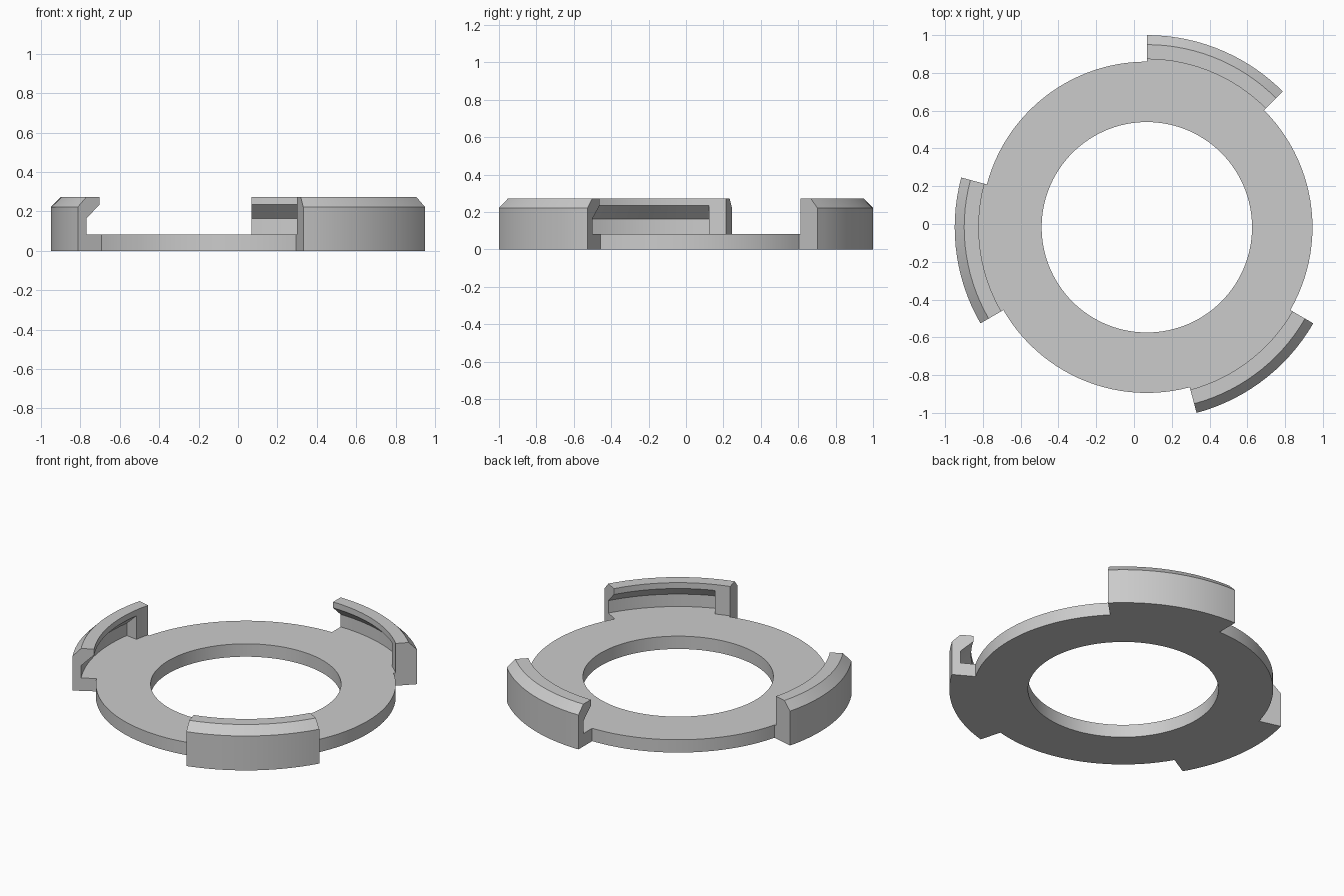
import bpy, bmesh
from math import sin, cos, radians
from mathutils import Vector

cube = bpy.data.objects.get("Cube")
if cube:
    bpy.data.objects.remove(cube)

CENTRE = Vector((0.068, -0.0173, 0))
STEP = 3                       # degrees per facet
HOLE, RIM, LIP, WALL, OUTER = 0.557, 0.877, 0.89, 0.967, 1.0173
BASE, SHOULDER, TOP = 0.083, 0.222, 0.273
SLOT_LOW, SLOT_HIGH = 0.163, 0.235
CLIP_STARTS = (45, 165, 285)
CLIP_SPAN, STOP_SPAN = 45, 6

# Cross-sections as (radius, height)
ring_section = [(RIM, BASE), (HOLE, BASE), (HOLE, 0), (RIM, 0)]
outside = [(RIM, 0), (OUTER, 0), (OUTER, SHOULDER), (WALL, TOP), (LIP, TOP), (LIP, SLOT_HIGH)]
slot = [(WALL, SLOT_LOW), (WALL, BASE)]
foot = [(LIP, BASE), (RIM, BASE)]
hook_section = outside + slot + foot
stop_section = outside + foot

bm = bmesh.new()


def point(section_point, angle):
    r, z = section_point
    a = radians(angle)
    return bm.verts.new(CENTRE + Vector((r * cos(a), r * sin(a), z)))


def sweep(section, start, end):
    """Sweep an open section around the axis."""
    for a in range(start, end, STEP):
        for p, q in zip(section, section[1:]):
            bm.faces.new([point(p, a), point(q, a), point(q, a + STEP), point(p, a + STEP)])


def cap(section, angle):
    bm.faces.new([point(p, angle) for p in section])


# Flat ring
sweep(ring_section, 0, 360)

# Three hooked clips, each closed by an end stop, with bare rim between them
for start in CLIP_STARTS:
    stop_end, clip_end = start + STOP_SPAN, start + CLIP_SPAN
    cap(stop_section, start)
    sweep(stop_section, start, stop_end)
    cap([outside[-1]] + slot + [foot[0]], stop_end)
    sweep(hook_section, stop_end, clip_end)
    cap(hook_section, clip_end)
    sweep([(RIM, 0), (RIM, BASE)], clip_end, start + 120)

# Weld into one closed body
bmesh.ops.remove_doubles(bm, verts=bm.verts, dist=0.0005)
bmesh.ops.recalc_face_normals(bm, faces=bm.faces)
mesh = bpy.data.meshes.new("clip_ring")
bm.to_mesh(mesh)
bm.free()
body = bpy.data.objects.new("clip_ring", mesh)
bpy.context.collection.objects.link(body)

# Plain grey
grey = bpy.data.materials.new("light_grey")
grey.use_nodes = True
colour = (0.6, 0.6, 0.6, 1)
grey.diffuse_color = colour
grey.node_tree.nodes["Principled BSDF"].inputs["Base Color"].default_value = colour
mesh.materials.append(grey)

bpy.context.view_layer.objects.active = body
body.select_set(True)
bpy.ops.object.shade_smooth_by_angle(angle=radians(25))
